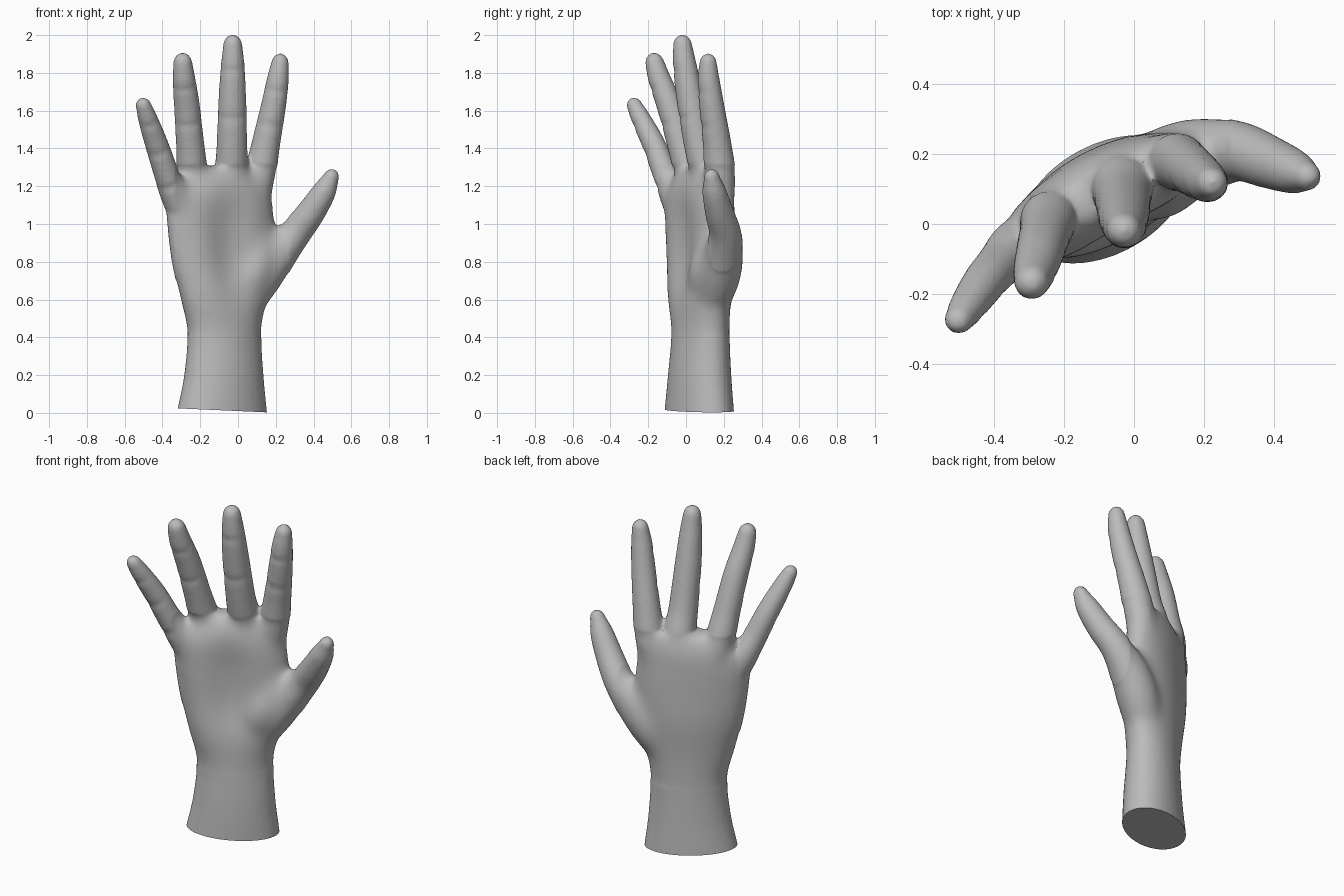
import bpy, bmesh, math
from mathutils import Vector

if "Cube" in bpy.data.objects:
    bpy.data.objects.remove(bpy.data.objects["Cube"], do_unlink=True)

SIDES = 32
SLANT = math.radians(28)

skin = bpy.data.materials.new("plain_grey")
skin.use_nodes = True
GREY = (0.5, 0.5, 0.5, 1)
skin.diffuse_color = GREY
skin.node_tree.nodes["Principled BSDF"].inputs["Base Color"].default_value = GREY


def spline(keys, steps):
    """Catmull-Rom interpolation of equal-length tuples."""
    rows = []
    pts = [keys[0]] + list(keys) + [keys[-1]]
    for i in range(1, len(pts) - 2):
        for k in range(steps):
            t = k / steps
            rows.append([0.5 * (2 * b + (c - a) * t + (2 * a - 5 * b + 4 * c - d) * t * t
                                + (3 * b - a - 3 * c + d) * t ** 3)
                         for a, b, c, d in zip(*pts[i - 1:i + 3])])
    rows.append(list(keys[-1]))
    return rows


def loft(bm, rings):
    """Skin a list of point rings and close both ends."""
    loops = [[bm.verts.new(p) for p in ring] for ring in rings]
    for lo, hi in zip(loops, loops[1:]):
        for i in range(SIDES):
            j = (i + 1) % SIDES
            bm.faces.new((lo[i], lo[j], hi[j], hi[i]))
    bm.faces.new(loops[0][::-1])
    bm.faces.new(loops[-1])


def palm_ring(z, cx, cy, a, front, back, dent):
    """Slanted oval, arched at the back and hollowed at the front."""
    ring = []
    for i in range(SIDES):
        t = math.tau * i / SIDES
        u = a * math.cos(t)
        v = math.sin(t) * (back if math.sin(t) > 0 else front)
        if v < 0:
            v += dent * math.exp(-(u / a / 0.4) ** 2)
        ring.append((cx + u * math.cos(SLANT) - v * math.sin(SLANT),
                     cy + u * math.sin(SLANT) + v * math.cos(SLANT), z))
    return ring


def digit(bm, keys, creases=()):
    """Tapered round-tipped tube with shallow creases on the palm side."""
    rows = spline(keys, 12)
    tip, before = Vector(rows[-1][:3]), Vector(rows[-2][:3])
    ahead, r_end = (tip - before).normalized(), rows[-1][3]
    for k in range(1, 8):
        s = math.radians(12 * k)
        rows.append([*(tip + ahead * r_end * 1.15 * math.sin(s)), r_end * math.cos(s)])
    rings = []
    for i, (x, y, z, r) in enumerate(rows):
        lo, hi = rows[max(i - 1, 0)], rows[min(i + 1, len(rows) - 1)]
        d = (Vector(hi[:3]) - Vector(lo[:3])).normalized()
        side = Vector((0, 1, 0)).cross(d).normalized()
        rear = d.cross(side)
        notch = sum(0.1 * math.exp(-((z - c) / 0.014) ** 2) for c in creases)
        ring = []
        for n in range(SIDES):
            t = math.tau * n / SIDES
            rr = r * (1 - notch * max(0, -math.sin(t)))
            ring.append(Vector((x, y, z)) + side * rr * math.cos(t) + rear * rr * math.sin(t))
        rings.append(ring)
    loft(bm, rings)


bm = bmesh.new()

# Forearm and palm: height, centre x, centre y, half width, front, back, hollow
palm = [(-0.08, -0.085, 0.07, 0.265, 0.158, 0.158, 0),
        (0.0, -0.085, 0.07, 0.258, 0.158, 0.158, 0),
        (0.2, -0.075, 0.072, 0.225, 0.148, 0.148, 0),
        (0.42, -0.072, 0.075, 0.212, 0.132, 0.137, 0),
        (0.6, -0.077, 0.07, 0.25, 0.138, 0.14, 0.02),
        (0.8, -0.085, 0.075, 0.292, 0.135, 0.142, 0.05),
        (1.0, -0.09, 0.073, 0.315, 0.128, 0.135, 0.045),
        (1.12, -0.095, 0.068, 0.312, 0.118, 0.132, 0.025),
        (1.21, -0.085, 0.077, 0.285, 0.1, 0.12, 0.005),
        (1.3, -0.05, 0.1, 0.205, 0.065, 0.085, 0)]
loft(bm, [palm_ring(*row) for row in spline(palm, 8)])

# Fingers: x, y, z and radius from knuckle to tip
digit(bm, [(0.08, 0.185, 1.05, 0.07), (0.115, 0.18, 1.25, 0.085), (0.147, 0.165, 1.42, 0.076),
           (0.187, 0.137, 1.62, 0.067), (0.21, 0.12, 1.76, 0.059), (0.222, 0.117, 1.85, 0.047)],
      (1.3, 1.53, 1.71))
digit(bm, [(-0.05, 0.14, 1.05, 0.07), (-0.035, 0.115, 1.25, 0.09), (-0.032, 0.07, 1.42, 0.081),
           (-0.03, 0.025, 1.65, 0.074), (-0.028, -0.005, 1.83, 0.064), (-0.028, -0.018, 1.945, 0.051)],
      (1.31, 1.57, 1.82))
digit(bm, [(-0.19, 0.07, 1.05, 0.07), (-0.237, 0.025, 1.25, 0.083), (-0.253, -0.025, 1.42, 0.075),
           (-0.27, -0.085, 1.62, 0.069), (-0.285, -0.138, 1.76, 0.061), (-0.292, -0.165, 1.85, 0.051)],
      (1.3, 1.54, 1.73))
digit(bm, [(-0.27, -0.02, 1.0, 0.075), (-0.335, -0.065, 1.16, 0.078), (-0.383, -0.115, 1.28, 0.067),
           (-0.43, -0.17, 1.42, 0.062), (-0.475, -0.235, 1.55, 0.053), (-0.5, -0.272, 1.625, 0.042)],
      (1.22, 1.39, 1.54))

# Thumb
digit(bm, [(-0.03, 0.1, 0.48, 0.08), (0.06, 0.145, 0.62, 0.105), (0.125, 0.175, 0.73, 0.118),
           (0.205, 0.2, 0.84, 0.108), (0.3, 0.207, 0.95, 0.086), (0.385, 0.177, 1.06, 0.076),
           (0.455, 0.15, 1.17, 0.064), (0.492, 0.137, 1.245, 0.043)])

# Thumb mound and the web toward the first finger
digit(bm, [(0.0, 0.11, 0.58, 0.09), (0.07, 0.13, 0.74, 0.12), (0.11, 0.165, 0.88, 0.1),
           (0.125, 0.185, 1.0, 0.07)])

mesh = bpy.data.meshes.new("hand")
bm.to_mesh(mesh)
bm.free()
hand = bpy.data.objects.new("hand", mesh)
bpy.context.scene.collection.objects.link(hand)

# Fuse the parts into one soft skin
fuse = hand.modifiers.new("fuse", "REMESH")
fuse.mode = "VOXEL"
fuse.voxel_size = 0.011
soften = hand.modifiers.new("soften", "SMOOTH")
soften.factor = 0.5
soften.iterations = 10
bpy.context.view_layer.update()
fused = bpy.data.meshes.new_from_object(hand.evaluated_get(bpy.context.evaluated_depsgraph_get()))
hand.modifiers.clear()
hand.data = fused

# Blend the digits into the palm
bm = bmesh.new()
bm.from_mesh(fused)
blend = [v for v in bm.verts if 0.4 < v.co.z < 1.31 and -0.33 < v.co.x < 0.27]
for _ in range(45):
    bmesh.ops.smooth_vert(bm, verts=blend, factor=0.5,
                          use_axis_x=True, use_axis_y=True, use_axis_z=True)

# Trim the wrist with a flat, slightly tilted cut
cut = bmesh.ops.bisect_plane(bm, geom=bm.verts[:] + bm.edges[:] + bm.faces[:],
                             plane_co=(0.15, 0, 0.003), plane_no=(0.045, 0, 1), clear_inner=True)
rim = [e for e in cut["geom_cut"] if isinstance(e, bmesh.types.BMEdge)]
bmesh.ops.contextual_create(bm, geom=rim)
bmesh.ops.recalc_face_normals(bm, faces=bm.faces[:])
bm.to_mesh(fused)
bm.free()

fused.materials.clear()
fused.materials.append(skin)
bpy.ops.object.select_all(action="DESELECT")
hand.select_set(True)
bpy.context.view_layer.objects.active = hand
bpy.ops.object.shade_smooth_by_angle(angle=math.radians(45))
